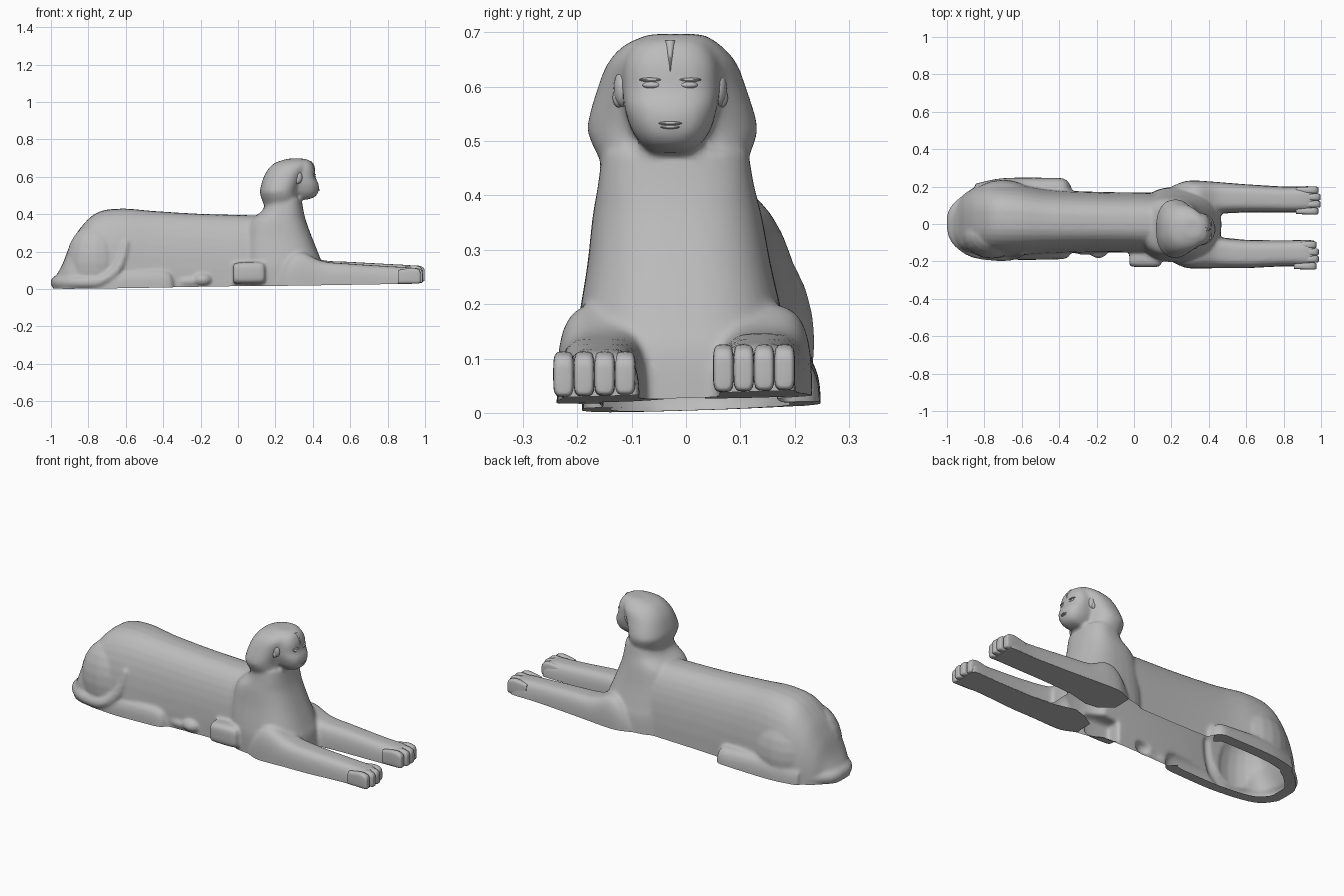
import bpy, bmesh, math
from mathutils import Vector

if "Cube" in bpy.data.objects:
    bpy.data.objects.remove(bpy.data.objects["Cube"])

stone = bpy.data.materials.new("grey_stone")
stone.use_nodes = True
GREY = (0.5, 0.5, 0.5, 1)
stone.diffuse_color = GREY
stone.node_tree.nodes["Principled BSDF"].inputs["Base Color"].default_value = GREY


def floor_z(x, y):
    """Slightly tilted ground plane under the figure."""
    return 0.004 + 0.016 * (x + 1) + 0.03 * y


def blend(rows, steps):
    """Smooth interpolation through rows of numbers."""
    out = []
    for i in range(len(rows) - 1):
        a, b = rows[i], rows[i + 1]
        p, q = rows[max(i - 1, 0)], rows[min(i + 2, len(rows) - 1)]
        for s in range(steps):
            t = s / steps
            out.append([0.5 * (2 * w + (x - v) * t + (2 * v - 5 * w + 4 * x - y) * t * t
                               + (3 * w - v - 3 * x + y) * t ** 3)
                        for v, w, x, y in zip(p, a, b, q)])
    return out + [list(rows[-1])]


def loft(bm, axis, rows, power=2.5, sides=40, steps=5):
    """Closed loft; each row is position, low and high of both cross axes."""
    rings = []
    for t, a0, a1, b0, b1 in blend(rows, steps):
        ring = []
        for k in range(sides):
            ang = 2 * math.pi * k / sides
            c, s = math.cos(ang), math.sin(ang)
            u = (a0 + a1) / 2 + (a1 - a0) / 2 * math.copysign(abs(c) ** (2 / power), c)
            v = (b0 + b1) / 2 + (b1 - b0) / 2 * math.copysign(abs(s) ** (2 / power), s)
            ring.append(bm.verts.new((t, u, v) if axis == "x" else (u, v, t)))
        rings.append(ring)
    faces = [bm.faces.new(rings[0]), bm.faces.new(rings[-1])]
    for r, q in zip(rings, rings[1:]):
        for k in range(sides):
            j = (k + 1) % sides
            faces.append(bm.faces.new((r[k], r[j], q[j], q[k])))
    bmesh.ops.recalc_face_normals(bm, faces=faces)


def ball(bm, centre, size, segments=20):
    made = bmesh.ops.create_uvsphere(bm, u_segments=segments, v_segments=12, radius=1)
    for v in made["verts"]:
        v.co = Vector(centre) + Vector(a * b for a, b in zip(v.co, size))


def finish(bm, name, angle=45):
    mesh = bpy.data.meshes.new(name)
    bm.to_mesh(mesh)
    bm.free()
    mesh.materials.clear()
    mesh.materials.append(stone)
    obj = bpy.data.objects.new(name, mesh)
    bpy.context.collection.objects.link(obj)
    bpy.ops.object.select_all(action="DESELECT")
    obj.select_set(True)
    bpy.context.view_layer.objects.active = obj
    bpy.ops.object.shade_smooth_by_angle(angle=math.radians(angle))
    return obj


bm = bmesh.new()

# Long trunk: x, top, y range
trunk = [(-.985, .05, -.06, .06), (-.94, .13, -.12, .12), (-.9, .23, -.145, .165),
         (-.84, .33, -.16, .2), (-.75, .41, -.172, .222), (-.62, .43, -.172, .215),
         (-.45, .417, -.16, .185), (-.2, .402, -.152, .172), (.1, .393, -.155, .168),
         (.26, .38, -.16, .165), (.34, .3, -.15, .15)]
loft(bm, "x", [(x, y0, y1, -top, top) for x, top, y0, y1 in trunk], 2.7)

# Chest and neck: z, x range, y range
loft(bm, "z", [(-.05, .02, .47, -.2, .2), (.1, .02, .462, -.205, .195),
               (.17, .02, .438, -.198, .18), (.27, .03, .398, -.182, .157),
               (.36, .06, .365, -.172, .14), (.42, .13, .35, -.162, .125),
               (.48, .15, .34, -.155, .115)], 2.6)

# Head cloth
loft(bm, "z", [(.42, .15, .33, -.155, .115), (.46, .135, .325, -.157, .113),
               (.495, .122, .325, -.173, .125), (.53, .118, .325, -.181, .131),
               (.6, .138, .35, -.162, .11), (.645, .165, .375, -.143, .092),
               (.675, .2, .383, -.115, .065), (.692, .25, .37, -.08, .04),
               (.697, .27, .35, -.06, .02)], 2.3)

# Face
loft(bm, "z", [(.478, .3, .37, -.06, .005), (.492, .27, .41, -.08, .025),
               (.52, .25, .43, -.1, .045), (.56, .25, .431, -.113, .057),
               (.595, .25, .415, -.117, .062), (.64, .25, .41, -.115, .06),
               (.675, .26, .395, -.1, .045), (.69, .3, .375, -.07, .02)], 2.6)

# Front legs: x, top, y range
near_leg = [(.2, .06, -.2, -.1), (.27, .17, -.232, -.06), (.34, .2, -.238, -.04),
            (.45, .15, -.236, -.07), (.6, .135, -.236, -.085), (.8, .122, -.226, -.088),
            (.93, .114, -.228, -.085), (.965, .1, -.225, -.09)]
far_leg = [(.2, .07, .1, .2), (.27, .17, .04, .228), (.34, .2, .03, .232),
           (.45, .155, .055, .224), (.6, .145, .062, .212), (.8, .134, .062, .2),
           (.93, .126, .062, .202), (.965, .11, .066, .198)]
for leg in (near_leg, far_leg):
    loft(bm, "x", [(x, y0, y1, -top, top) for x, top, y0, y1 in leg], 3.6)

# Thigh bulges and hind feet
ball(bm, (-.76, -.06, .14), (.16, .125, .21))
ball(bm, (-.7, .11, .13), (.18, .127, .2))
loft(bm, "x", [(-.8, -.17, -.1, -.04, .05), (-.66, -.19, -.1, -.09, .09),
               (-.45, -.19, -.1, -.1, .1), (-.37, -.185, -.1, -.09, .09),
               (-.345, -.17, -.1, -.05, .05)], 3)
loft(bm, "x", [(-.85, .1, .215, -.1, .1), (-.7, .1, .245, -.12, .12),
               (-.45, .1, .247, -.11, .11), (-.37, .1, .24, -.1, .1),
               (-.335, .1, .2, -.06, .06)], 3)

# Low blocks along the near flank
loft(bm, "x", [(-.025, -.21, -.1, .035, .12), (-.01, -.228, -.1, .028, .14),
               (.12, -.23, -.1, .028, .145), (.145, -.215, -.1, .035, .125)], 4)
ball(bm, (-.19, -.145, .05), (.05, .038, .034))
ball(bm, (-.26, -.13, .04), (.09, .035, .03))

# Tail wrapped round the rear and up the near thigh
tail = [(-.87, .14, .04, .04), (-.95, .07, .035, .038), (-.966, 0, .035, .036),
        (-.945, -.08, .035, .036), (-.86, -.145, .035, .034), (-.74, -.168, .04, .03),
        (-.66, -.168, .09, .028), (-.62, -.158, .16, .025), (-.6, -.148, .24, .02)]
for x, y, z, r in blend(tail, 9):
    ball(bm, (x, y, z), (r, r, r), 14)

# Fuse the solids into one carved skin
body = finish(bm, "body")
fuse = body.modifiers.new("fuse", "REMESH")
fuse.mode = "VOXEL"
fuse.voxel_size = 0.009
soften = body.modifiers.new("soften", "SMOOTH")
soften.factor = 0.5
soften.iterations = 5
fused = bpy.data.meshes.new_from_object(
    body.evaluated_get(bpy.context.evaluated_depsgraph_get()))
bpy.data.objects.remove(body)

# Cut along the ground, leaving the hollow underside open with a rim at the rear
bm = bmesh.new()
bm.from_mesh(fused)
bmesh.ops.bisect_plane(bm, geom=bm.verts[:] + bm.edges[:] + bm.faces[:],
                       plane_co=(-1, 0, .004), plane_no=(-.016, -.03, 1), clear_inner=True)
rim = [e for e in bm.edges if e.is_boundary and all(v.co.x < -.34 for v in e.verts)]
inner = bmesh.ops.extrude_edge_only(bm, edges=rim)["geom"]
for v in inner:
    if isinstance(v, bmesh.types.BMVert):
        v.co.x = -.6 + (v.co.x + .6) * .85
        v.co.y = .02 + (v.co.y - .02) * .75
        v.co.z = floor_z(v.co.x, v.co.y)
bmesh.ops.recalc_face_normals(bm, faces=bm.faces)
finish(bm, "body", 50)

# Flat soles under the front legs
for name, leg in (("near_leg_sole", near_leg), ("far_leg_sole", far_leg)):
    bm = bmesh.new()
    edge = [(x, y0) for x, _, y0, _ in leg] + [(x, y1) for x, _, _, y1 in reversed(leg)]
    sole = bm.faces.new([bm.verts.new((x, y, floor_z(x, y) + .001)) for x, y in edge])
    sole.normal_update()
    if sole.normal.z > 0:
        sole.normal_flip()
    finish(bm, name)

# Four toes on each front paw
for name, y0, y1, top, tip in (("near_toes", -.244, -.093, .113, .988),
                               ("far_toes", .05, .2, .126, .998)):
    bm = bmesh.new()
    width = (y1 - y0) / 4
    for i in range(4):
        a, b = y0 + i * width, y0 + (i + 1) * width
        low = floor_z(1, a) + .001
        end = tip - (.012 if i in (0, 3) else 0)
        loft(bm, "x", [(end - .12, a + .004, b - .004, low, top - .012),
                       (end - .05, a, b, low, top),
                       (end - .015, a, b, low, top - .006),
                       (end - .003, a + .003, b - .003, low + .003, top - .018),
                       (end, a + .008, b - .008, low + .008, top - .03)], 4, 24, 3)
    finish(bm, name)

# Ears, eyes, brows, lips and the forehead ridge
MID = -.029
for side, label in ((-1, "near"), (1, "far")):
    bm = bmesh.new()
    ball(bm, (.322, MID + side * .088, .597), (.022, .016, .034))
    ball(bm, (.318, MID + side * .095, .58), (.013, .011, .018))
    finish(bm, label + "_ear")
    bm = bmesh.new()
    ball(bm, (.405, MID + side * .033, .603), (.011, .018, .007))
    ball(bm, (.404, MID + side * .034, .613), (.012, .023, .004))
    finish(bm, label + "_eye")
bm = bmesh.new()
ball(bm, (.425, MID, .533), (.012, .024, .004))
ball(bm, (.424, MID, .526), (.012, .02, .004))
finish(bm, "lips")
bm = bmesh.new()
loft(bm, "z", [(.628, .39, .412, MID - .002, MID + .002), (.66, .38, .408, MID - .006, MID + .006),
               (.685, .36, .39, MID - .011, MID + .011)], 2, 16, 3)
finish(bm, "forehead_ridge")
